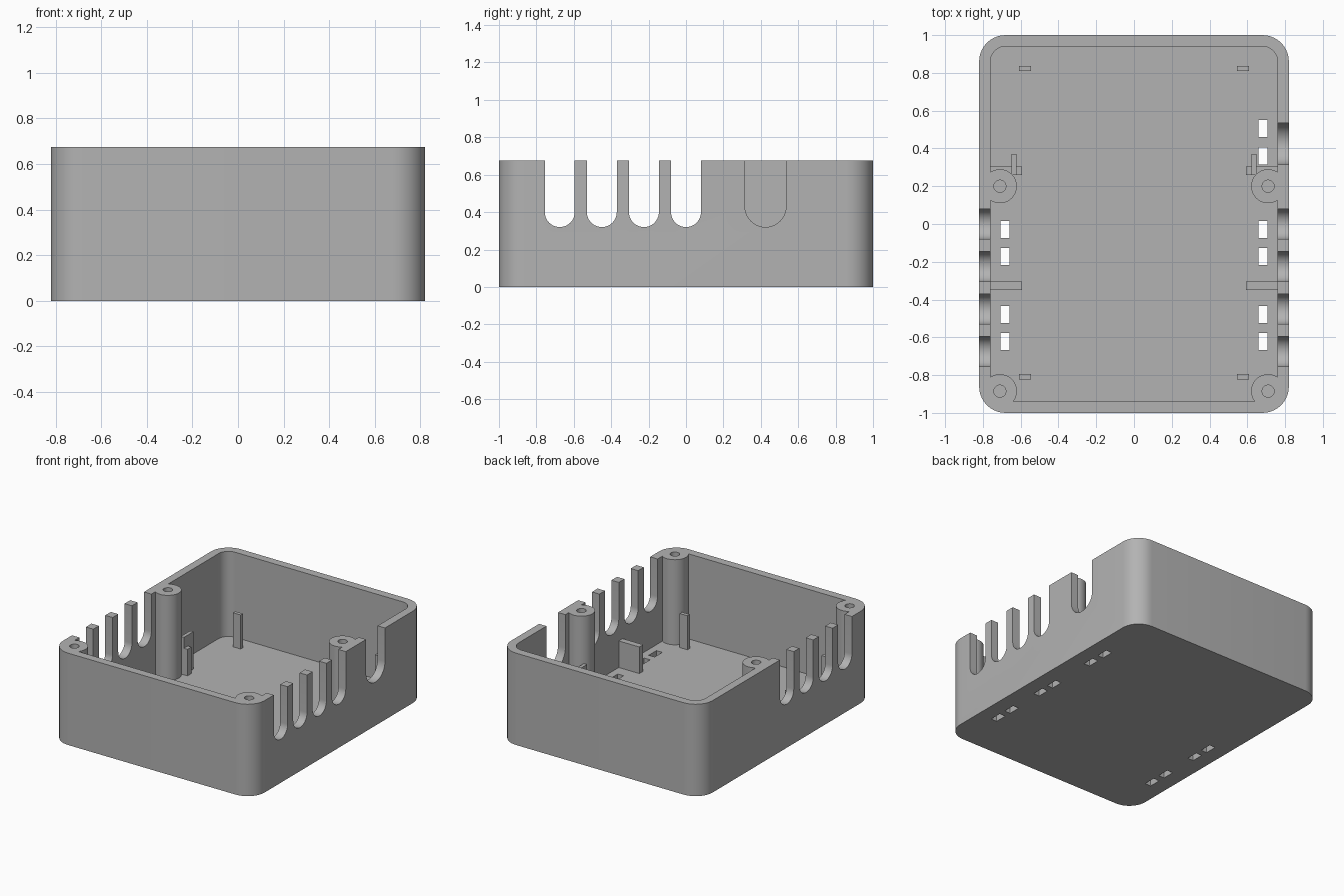
import bpy
import bmesh
from math import cos, sin, pi
from mathutils import Vector

if "Cube" in bpy.data.objects:
    bpy.data.objects.remove(bpy.data.objects["Cube"])

HEIGHT, FLOOR, WALL = 0.675, 0.05, 0.06
HALF_X, HALF_Y = 0.82, 1.0

grey = bpy.data.materials.new("plain grey")
grey.use_nodes = True
colour = (0.45, 0.45, 0.45, 1)
grey.diffuse_color = colour
grey.node_tree.nodes["Principled BSDF"].inputs["Base Color"].default_value = colour


def arc(cx, cy, r, start, end, steps):
    angles = [start + (end - start) * i / steps for i in range(steps + 1)]
    return [(cx + r * cos(a), cy + r * sin(a)) for a in angles]


def rounded_rect(hx, hy, r):
    points = []
    for i, (sx, sy) in enumerate([(1, 1), (-1, 1), (-1, -1), (1, -1)]):
        points += arc(sx * (hx - r), sy * (hy - r), r, i * pi / 2, (i + 1) * pi / 2, 10)
    return points


def circle(cx, cy, r):
    return arc(cx, cy, r, 0, 2 * pi, 40)[:-1]


def rect(x0, x1, y0, y1):
    return [(x0, y0), (x1, y0), (x1, y1), (x0, y1)]


def prism(name, outlines, low, high, along_x=False):
    """Extrude outlines along z, or (y, z) outlines along x."""
    bm = bmesh.new()
    for outline in outlines:
        place = [(low, a, b) if along_x else (a, b, low) for a, b in outline]
        face = bm.faces.new([bm.verts.new(p) for p in place])
        moved = bmesh.ops.extrude_face_region(bm, geom=[face])["geom"]
        step = Vector((high - low, 0, 0) if along_x else (0, 0, high - low))
        verts = [v for v in moved if isinstance(v, bmesh.types.BMVert)]
        bmesh.ops.translate(bm, vec=step, verts=verts)
    bmesh.ops.recalc_face_normals(bm, faces=bm.faces)
    mesh = bpy.data.meshes.new(name)
    bm.to_mesh(mesh)
    bm.free()
    mesh.materials.append(grey)
    obj = bpy.data.objects.new(name, mesh)
    bpy.context.collection.objects.link(obj)
    return obj


def cut(target, cutter):
    mod = target.modifiers.new("cut", 'BOOLEAN')
    mod.operation, mod.solver, mod.object = 'DIFFERENCE', 'EXACT', cutter
    bpy.context.view_layer.objects.active = target
    bpy.ops.object.modifier_apply(modifier=mod.name)
    bpy.data.objects.remove(cutter)


def slot(y, half):
    return [(y + half, 1)] + [(y - half, 1)] + arc(y, 0.32 + half, half, pi, 2 * pi, 20)


# Open tray: the cavity leaves the four screw posts standing
screws = [(s * 0.71, y) for s in (-1, 1) for y in (0.2, -0.885)]
case = prism("case_shell", [rounded_rect(HALF_X, HALF_Y, 0.14)], 0, HEIGHT)
cavity = prism("cavity", [rounded_rect(HALF_X - WALL, HALF_Y - WALL, 0.08)], FLOOR, 0.9)
cut(cavity, prism("posts", [circle(x, y, 0.09) for x, y in screws], -0.1, 1))
cut(case, cavity)
cut(case, prism("screw_holes", [circle(x, y, 0.032) for x, y in screws], FLOOR, 1))

# Cable slots through both sides, and one wide slot on the left side
cut(case, prism("cable_slots", [slot(-0.225 * i, 0.08) for i in range(4)], -1, 1, True))
cut(case, prism("wide_slot", [slot(0.425, 0.11)], 0.73, 1, True))

# Cable tie openings in the floor
pairs = [(s, y) for s in (-1, 1) for y in (-0.03, -0.172, -0.479, -0.622)]
pairs += [(1, 0.505), (1, 0.36)]
cut(case, prism("tie_openings", [rect(s * 0.683 - 0.024, s * 0.683 + 0.024, y - 0.045, y + 0.045)
                                 for s, y in pairs], -0.1, 0.2))

# Board supports standing on the floor, mirrored left and right
for side, s in (("left", 1), ("right", -1)):
    def block(name, x0, x1, y0, y1, top):
        prism(side + "_" + name, [rect(s * x0, s * x1, y0, y1)], 0.03, top)

    block("middle_rib", 0.593, 0.79, -0.35, -0.305, 0.245)
    block("rear_rib", 0.593, 0.79, 0.26, 0.305, 0.245)
    block("rear_stop", 0.622, 0.648, 0.26, 0.37, 0.325)
    block("back_pin", 0.545, 0.608, 0.81, 0.836, 0.30)
    block("front_pin", 0.545, 0.608, -0.822, -0.795, 0.30)

# Smooth the round walls, keep the edges sharp
bpy.ops.object.select_all(action='DESELECT')
case.select_set(True)
bpy.context.view_layer.objects.active = case
bpy.ops.object.shade_smooth_by_angle(angle=pi / 6)
